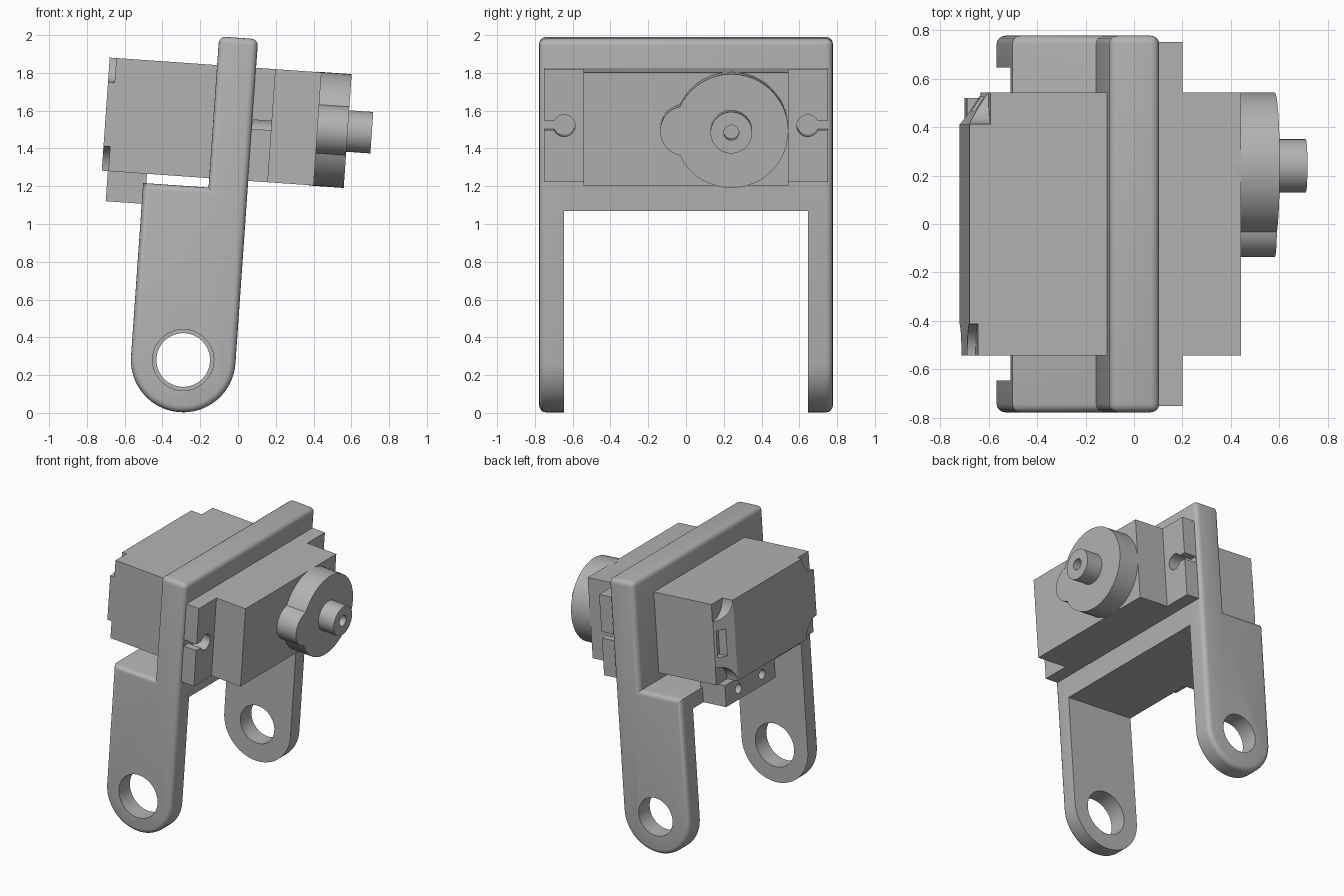
import bpy, bmesh
from math import pi, sin, cos, radians
from mathutils import Matrix

cube = bpy.data.objects.get("Cube")
if cube:
    bpy.data.objects.remove(cube, do_unlink=True)

# Everything is built upright around the pivot hole, then tilted
TILT = Matrix.Translation((-0.29, 0, 0.28)) @ Matrix.Rotation(radians(4), 4, 'Y')

grey = bpy.data.materials.new("plain grey")
grey.use_nodes = True
COLOUR = (0.45, 0.45, 0.45, 1)
grey.diffuse_color = COLOUR
grey.node_tree.nodes["Principled BSDF"].inputs["Base Color"].default_value = COLOUR


def finish(bm, name):
    bmesh.ops.recalc_face_normals(bm, faces=bm.faces)
    mesh = bpy.data.meshes.new(name)
    bm.to_mesh(mesh)
    bm.free()
    mesh.materials.append(grey)
    obj = bpy.data.objects.new(name, mesh)
    bpy.context.collection.objects.link(obj)
    obj.matrix_world = TILT
    return obj


def prism(name, outline, axis, lo, hi):
    """Extrude a 2D outline along 'x' (y,z points), 'y' (x,z) or 'z' (x,y)."""
    place = {'x': lambda p: (lo, p[0], p[1]), 'y': lambda p: (p[0], lo, p[1]),
             'z': lambda p: (p[0], p[1], lo)}[axis]
    bm = bmesh.new()
    face = bm.faces.new([bm.verts.new(place(p)) for p in outline])
    out = bmesh.ops.extrude_face_region(bm, geom=[face])
    shift = [(hi - lo) * (axis == k) for k in 'xyz']
    bmesh.ops.translate(bm, vec=shift, verts=[v for v in out['geom'] if isinstance(v, bmesh.types.BMVert)])
    return finish(bm, name)


def box(name, x0, x1, y0, y1, z0, z1):
    return prism(name, [(x0, y0), (x1, y0), (x1, y1), (x0, y1)], 'z', z0, z1)


def circle(u, v, r, n=48):
    return [(u + r * cos(2 * pi * i / n), v + r * sin(2 * pi * i / n)) for i in range(n)]


def cylinder(name, axis, u, v, r, lo, hi):
    return prism(name, circle(u, v, r), axis, lo, hi)


def combine(obj, others, operation='DIFFERENCE'):
    """Apply booleans and discard the tools."""
    for tool in others:
        tool.hide_render = True
        mod = obj.modifiers.new("cut", 'BOOLEAN')
        mod.operation, mod.object, mod.solver = operation, tool, 'EXACT'
    bpy.context.view_layer.update()
    ev = obj.evaluated_get(bpy.context.evaluated_depsgraph_get())
    mesh = bpy.data.meshes.new_from_object(ev)
    obj.modifiers.clear()
    obj.data = mesh
    for tool in others:
        bpy.data.objects.remove(tool, do_unlink=True)


# Bracket: L-shaped side outline with a round foot, outer edges softened
R, TOP, STEP, PLATE, WIDE = 0.277, 1.722, 0.92, 0.07, 0.777
foot = [(-R * cos(pi * i / 32), -R * sin(pi * i / 32)) for i in range(33)]
outline = foot + [(R, TOP), (PLATE, TOP), (PLATE, STEP), (-R, STEP)]
bracket = prism("bracket", outline, 'y', -WIDE, WIDE)
bm = bmesh.new()
bm.from_mesh(bracket.data)


def is_soft(edge):
    a, b = (v.co for v in edge.verts)
    side = abs(a.y - b.y) < 0.01
    return side or min(a.z, b.z) > TOP - 0.01


bmesh.ops.bevel(bm, geom=[e for e in bm.edges if is_soft(e)], offset=0.035,
                segments=4, profile=0.5, affect='EDGES')
bmesh.ops.recalc_face_normals(bm, faces=bm.faces)
bm.to_mesh(bracket.data)
bm.free()
combine(bracket, [
    box("arm_gap", -1, 1, -0.645, 0.645, -1, 0.81),
    cylinder("front_hole", 'y', 0, 0, 0.162, -1, -0.5),
    cylinder("back_hole", 'y', 0, 0, 0.142, 0.5, 1),
])

# Cable block with two screw holes beneath the motor
BOT, UP, MID = 0.97, 1.57, 1.27
block = box("screw_block", -0.468, -0.26, -0.07, 0.52, 0.81, BOT)
combine(block, [cylinder("screw_hole", 'x', y, 0.89, 0.035, -0.6, -0.3)
                for y in (0.085, 0.365)])

# Motor case: chamfered back corner, screw recesses, cable socket
case = prism("motor_case", [(0.624, -0.542), (0.624, 0.542), (-0.415, 0.542),
                            (-0.5, 0.41), (-0.5, -0.542)], 'z', BOT, UP)
cuts = [box("socket", -0.6, -0.4, 0.465, 0.525, MID - 0.1, MID + 0.1)]
for z in (BOT, UP):
    cuts.append(cylinder("recess", 'x', 0.542, z, 0.13, -0.6, -0.412))
    cuts.append(cylinder("recess", 'x', -0.542, z, 0.13, -0.6, -0.465))
combine(case, cuts)

# Mounting ears with keyhole slots
for side, name in ((-1, "front_ear"), (1, "back_ear")):
    y0, y1 = sorted((side * 0.5, side * 0.752))
    s0, s1 = sorted((side * 0.645, side * 0.8))
    ear = box(name, 0.26, 0.381, y0, y1, BOT, UP)
    combine(ear, [cylinder("ear_hole", 'x', side * 0.645, MID, 0.058, 0.278, 0.5),
                  box("ear_slot", 0.278, 0.5, s0, s1, MID - 0.024, MID + 0.024)])

# Gear housing with side bump, and hollow output shaft
AXLE = 0.24
housing = cylinder("gear_housing", 'x', AXLE, MID, 0.302, 0.6, 0.784)
combine(housing, [cylinder("bump", 'x', -0.005, MID, 0.132, 0.6, 0.784)], 'UNION')
shaft = cylinder("output_shaft", 'x', AXLE, MID, 0.11, 0.77, 0.912)
combine(shaft, [cylinder("bore", 'x', AXLE, MID, 0.04, 0.8, 1)])

# Smooth shading with sharp edges kept
bpy.ops.object.select_all(action='DESELECT')
for obj in (bracket, block, case, housing, shaft,
            bpy.data.objects["front_ear"], bpy.data.objects["back_ear"]):
    obj.select_set(True)
    bpy.context.view_layer.objects.active = obj
bpy.ops.object.shade_smooth_by_angle(angle=radians(30))
